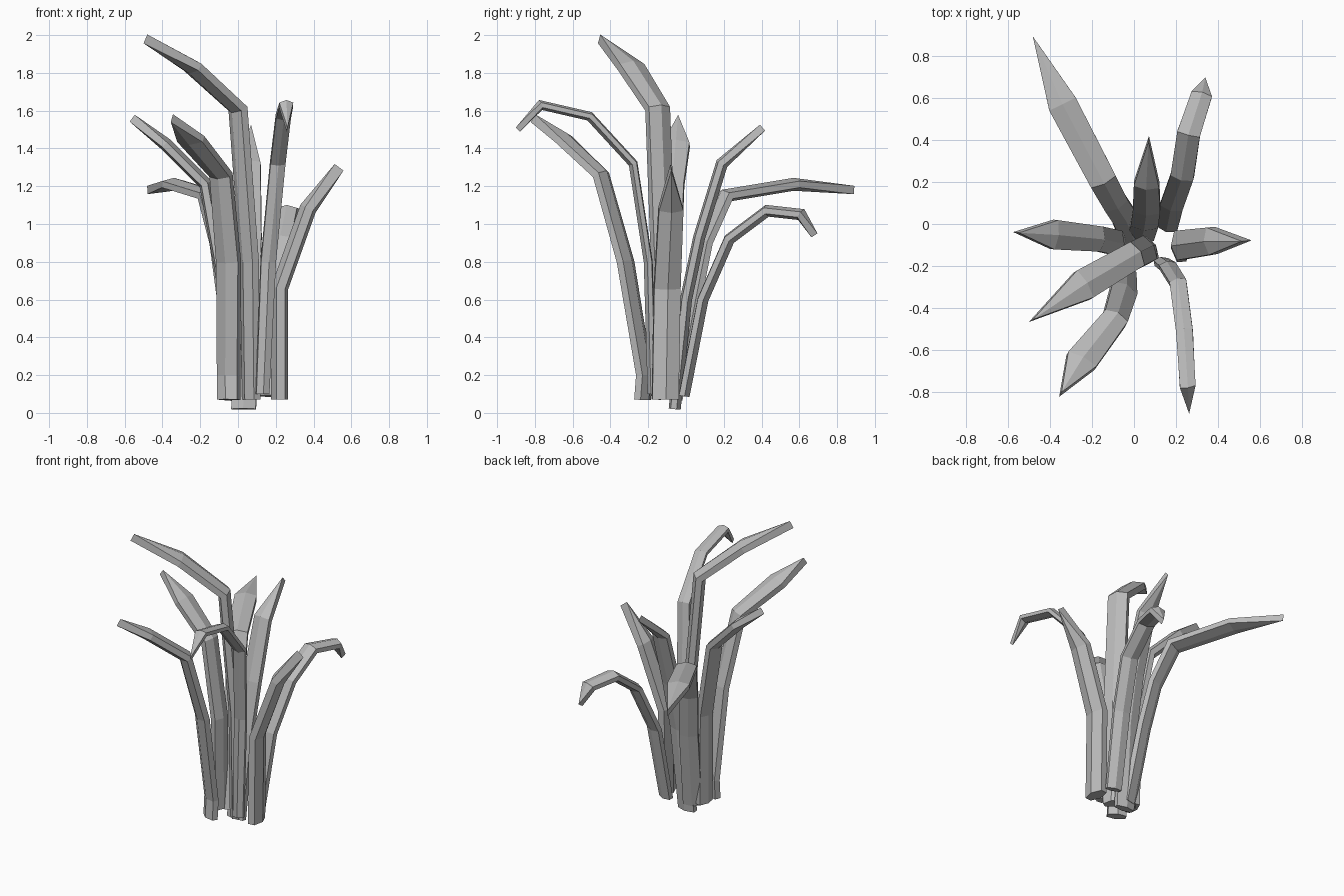
import bpy
import bmesh
from mathutils import Vector

cube = bpy.data.objects.get("Cube")
if cube:
    bpy.data.objects.remove(cube)

# Single plain colour
grey = bpy.data.materials.new("plain grey")
grey.use_nodes = True
colour = (0.5, 0.5, 0.5, 1)
grey.diffuse_color = colour
grey.node_tree.nodes["Principled BSDF"].inputs["Base Color"].default_value = colour


def blade(name, path, ridge):
    """Leaf with a six-sided lens section, swept along (x, y, z, width) points."""
    pts = [Vector(p[:3]) for p in path]
    steps = [(b - a).normalized() for a, b in zip(pts, pts[1:])]
    heading = pts[-1] - pts[0]
    across = Vector((heading.y, -heading.x, 0)).normalized()
    bm = bmesh.new()
    rings = []
    for i, p in enumerate(pts):
        before, after = steps[max(i - 1, 0)], steps[min(i, len(steps) - 1)]
        bisector = before + after
        normal = across.cross(bisector).normalized()
        mitre = 2 / bisector.length
        half = path[i][3] / 2
        mid = ridge * mitre * (0.65 if half == 0 else 1)
        edge = mid if half == 0 else mid * 0.5
        section = [(-half, -edge), (0, -mid), (half, -edge),
                   (half, edge), (0, mid), (-half, edge)]
        rings.append([bm.verts.new(p + across * u + normal * v) for u, v in section])
    for a, b in zip(rings, rings[1:]):
        for k in range(6):
            n = (k + 1) % 6
            bm.faces.new((a[k], a[n], b[n], b[k]))
    bm.faces.new(rings[0])
    # The tip closes to a short upright edge
    bmesh.ops.remove_doubles(bm, verts=bm.verts, dist=0.0005)
    bmesh.ops.recalc_face_normals(bm, faces=bm.faces)
    mesh = bpy.data.meshes.new(name)
    bm.to_mesh(mesh)
    bm.free()
    mesh.materials.append(grey)
    bpy.context.collection.objects.link(bpy.data.objects.new(name, mesh))


# Tall leaf arching to the front right
blade("tallest_leaf", [(0.07, -0.12, 0.07, .12), (0.06, -0.12, 0.8, .13),
      (0.0, -0.15, 1.61, .13), (-0.24, -0.29, 1.83, .15), (-0.49, -0.46, 1.98, 0)], 0.04)

# Leaves on the front
blade("front_right_leaf", [(-0.05, -0.23, 0.07, .12), (-0.05, -0.22, 0.2, .12),
      (-0.05, -0.32, 0.8, .13), (-0.09, -0.45, 1.26, .12),
      (-0.25, -0.65, 1.45, .15), (-0.35, -0.81, 1.56, 0)], 0.038)
blade("front_left_leaf", [(0.13, -0.18, 0.1, .07), (0.16, -0.2, 0.8, .08),
      (0.21, -0.28, 1.32, .08), (0.24, -0.51, 1.57, .08),
      (0.255, -0.77, 1.63, .075), (0.26, -0.89, 1.5, 0)], 0.024)

# Leaves on the two sides
blade("left_leaf", [(0.22, -0.11, 0.07, .14), (0.22, -0.1, 0.66, .14),
      (0.37, -0.08, 1.08, .13), (0.535, -0.08, 1.3, 0)], 0.045)
blade("right_leaf", [(-0.07, -0.1, 0.08, .12), (-0.08, -0.09, 0.7, .12),
      (-0.17, -0.07, 1.21, .12), (-0.38, -0.05, 1.42, .14), (-0.56, -0.04, 1.56, 0)], 0.035)

# Leaves on the back
blade("back_leaf", [(0.03, -0.06, 0.02, .13), (0.05, 0.0, 0.6, .13),
      (0.06, 0.07, 0.93, .13), (0.06, 0.19, 1.32, .12), (0.07, 0.405, 1.51, 0)], 0.032)
blade("back_left_leaf", [(0.16, -0.01, 0.09, .1), (0.18, 0.09, 0.6, .11),
      (0.23, 0.23, 0.92, .11), (0.26, 0.43, 1.07, .11),
      (0.32, 0.61, 1.05, .1), (0.335, 0.68, 0.94, 0)], 0.03)
blade("back_right_leaf", [(-0.01, -0.06, 0.07, .12), (-0.05, 0.04, 0.6, .12),
      (-0.09, 0.1, 0.9, .12), (-0.15, 0.21, 1.15, .13),
      (-0.34, 0.57, 1.21, .14), (-0.48, 0.89, 1.18, 0)], 0.034)
